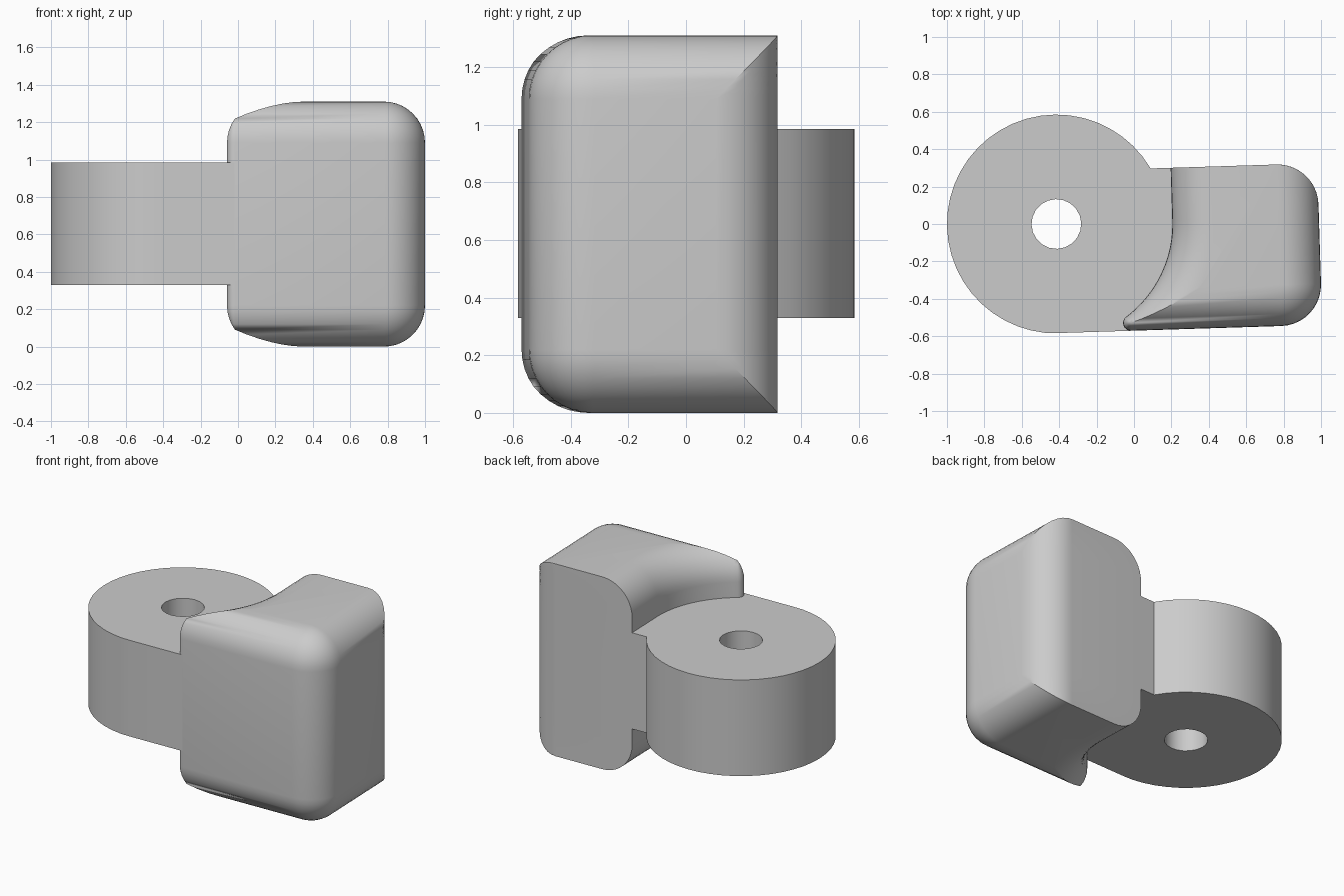
import bpy, bmesh
from math import sin, cos, pi, sqrt, asin, acos, atan2, radians

if "Cube" in bpy.data.objects:
    bpy.data.objects.remove(bpy.data.objects["Cube"])

# Plan dimensions, measured from the pivot hole centre
PIVOT_X, TILT = -0.415, radians(1.8)
HUB_R, HOLE_R, COVE_R = 0.585, 0.133, 0.62
FRONT, BACK, RIGHT = -0.583, 0.281, 1.404
ROUND, TIP = 0.22, 0.042
HEIGHT, HUB_LOW, HUB_HIGH = 1.31, 0.33, 0.985

grey = bpy.data.materials.new("plain grey")
grey.use_nodes = True
colour = (0.6, 0.6, 0.6, 1)
grey.diffuse_color = colour
grey.node_tree.nodes["Principled BSDF"].inputs["Base Color"].default_value = colour


def arc(cx, cy, r, start, end, steps):
    return [(cx + r * cos(start + (end - start) * i / steps),
             cy + r * sin(start + (end - start) * i / steps)) for i in range(steps + 1)]


def finish(bm, name):
    bmesh.ops.remove_doubles(bm, verts=bm.verts, dist=0.0004)
    bmesh.ops.recalc_face_normals(bm, faces=bm.faces)
    mesh = bpy.data.meshes.new(name)
    bm.to_mesh(mesh)
    bm.free()
    mesh.materials.append(grey)
    obj = bpy.data.objects.new(name, mesh)
    bpy.context.collection.objects.link(obj)
    obj.location.x = PIVOT_X
    obj.rotation_euler.z = TILT
    bpy.ops.object.select_all(action='DESELECT')
    obj.select_set(True)
    bpy.context.view_layer.objects.active = obj
    bpy.ops.object.shade_smooth_by_angle(angle=radians(30))


def block_outline(d):
    """Block plan, drawn in by d on every side but the back."""
    cove, tip = COVE_R + d, max(TIP - d, 0)
    tip_y = FRONT + d + tip
    tip_x = sqrt((cove + tip) ** 2 - tip_y ** 2)
    tip_angle = atan2(tip_y, tip_x)
    pts = [(cove, BACK)]
    pts += arc(0, 0, cove, 0, tip_angle, 24)
    pts += arc(tip_x, tip_y, tip, tip_angle + pi, 1.5 * pi, 8)
    pts += arc(RIGHT - ROUND, FRONT + ROUND, ROUND - d, -pi / 2, 0, 10)
    # the back corner is cut by the rounded side, giving a mitre
    pts += arc(RIGHT - ROUND, BACK - ROUND, ROUND, acos((ROUND - d) / ROUND), pi / 2, 10)
    return pts


# Block: stacked outlines with rounded top and bottom edges
levels = []
for i in range(11):
    a = pi / 2 * i / 10
    levels.append((ROUND * (1 - sin(a)), ROUND * (1 - cos(a))))
levels += [(d, HEIGHT - z) for d, z in reversed(levels)]
bm = bmesh.new()
rings = [[bm.verts.new((x, y, z)) for x, y in block_outline(d)] for d, z in levels]
for low, high in zip(rings, rings[1:]):
    for i in range(len(low)):
        j = (i + 1) % len(low)
        bm.faces.new((low[i], low[j], high[j], high[i]))
bm.faces.new(rings[0])
bm.faces.new(rings[-1])
finish(bm, "rounded_block")

# Hub: round plate with a neck running into the block, and a through hole
bm = bmesh.new()
outer = arc(0, 0, HUB_R, asin(BACK / HUB_R), 1.5 * pi, 32)
outer[-1] = (0, FRONT)
outer += [(0.379, FRONT), (0.72, -0.3), (0.72, 0.2), (COVE_R, BACK)]
hole = arc(0, 0, HOLE_R, 0, 2 * pi, 20)[:-1]
for loop in (outer, hole):
    verts = [bm.verts.new((x, y, HUB_LOW)) for x, y in loop]
    for i, v in enumerate(verts):
        bm.edges.new((v, verts[(i + 1) % len(verts)]))
bmesh.ops.triangle_fill(bm, edges=bm.edges[:], use_beauty=True)
top = bmesh.ops.extrude_face_region(bm, geom=bm.faces[:], use_keep_orig=True)["geom"]
bmesh.ops.translate(bm, verts=[v for v in top if isinstance(v, bmesh.types.BMVert)],
                    vec=(0, 0, HUB_HIGH - HUB_LOW))
finish(bm, "pivot_hub")
